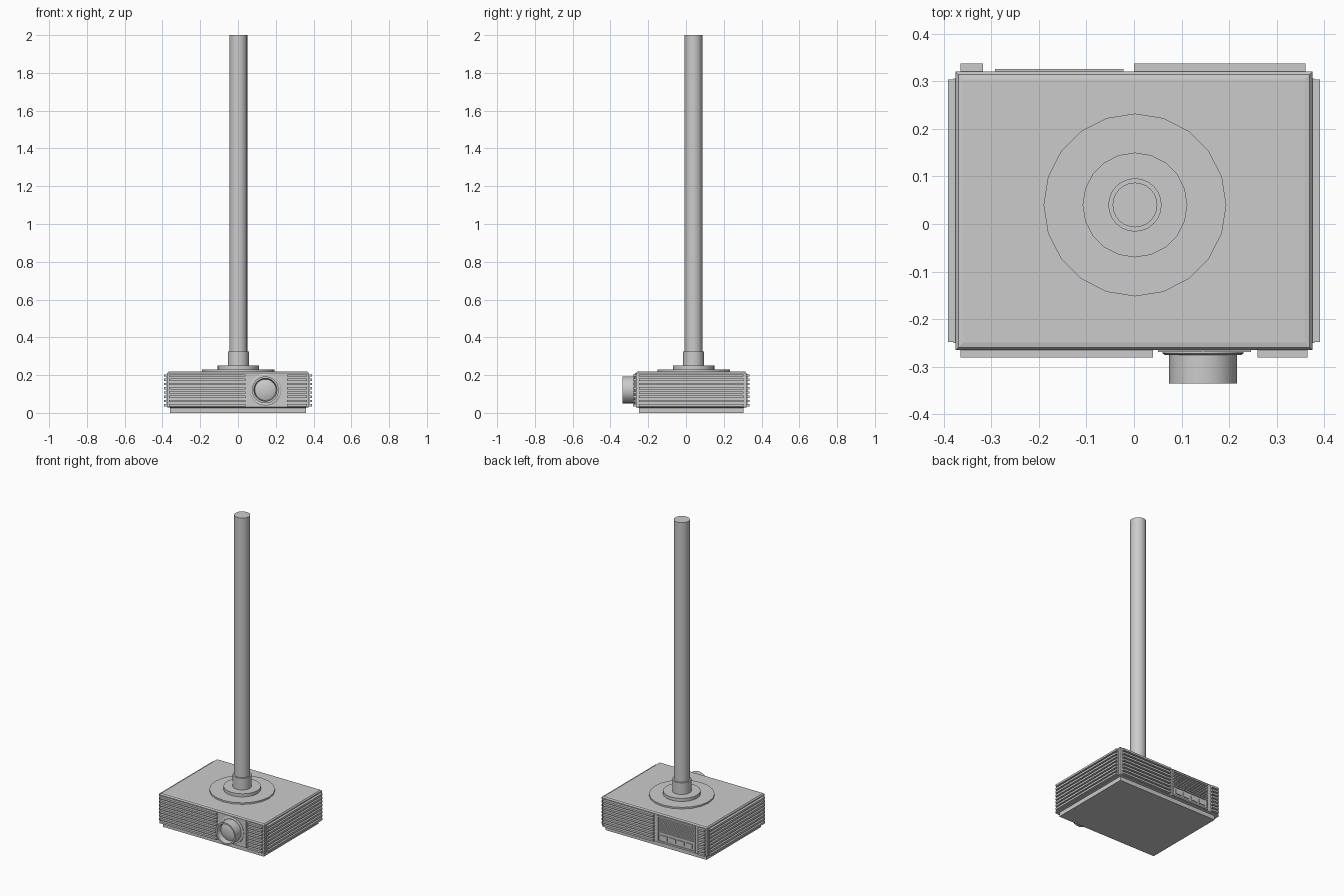
import bpy, bmesh, math
from mathutils import Matrix, Vector

if "Cube" in bpy.data.objects:
    bpy.data.objects.remove(bpy.data.objects["Cube"])


def make_object(name, bm, smooth=False):
    bmesh.ops.recalc_face_normals(bm, faces=bm.faces[:])
    mesh = bpy.data.meshes.new(name)
    bm.to_mesh(mesh)
    bm.free()
    ob = bpy.data.objects.new(name, mesh)
    bpy.context.collection.objects.link(ob)
    if smooth:
        bpy.ops.object.select_all(action='DESELECT')
        ob.select_set(True)
        bpy.context.view_layer.objects.active = ob
        bpy.ops.object.shade_smooth_by_angle(angle=math.radians(30))
    return ob


def boxes(name, bounds):
    """One object from boxes given as (x0, x1, y0, y1, z0, z1)."""
    bm = bmesh.new()
    for x0, x1, y0, y1, z0, z1 in bounds:
        m = Matrix.Translation(((x0 + x1) / 2, (y0 + y1) / 2, (z0 + z1) / 2))
        m = m @ Matrix.Diagonal((x1 - x0, y1 - y0, z1 - z0, 1))
        bmesh.ops.create_cube(bm, size=1, matrix=m)
    return make_object(name, bm)


def loft(bm, rings):
    """Skin a list of equal-length closed rings and cap both ends."""
    rows = [[bm.verts.new(p) for p in ring] for ring in rings]
    for a, b in zip(rows, rows[1:]):
        for i in range(len(a)):
            j = (i + 1) % len(a)
            bm.faces.new((a[i], a[j], b[j], b[i]))
    bm.faces.new(rows[0])
    bm.faces.new(rows[-1])


def turned(name, profile, origin, sides, forward=False):
    """Round part from (radius, height); forward turns its axis to -y."""
    bm = bmesh.new()
    rings = []
    for r, h in profile:
        ring = []
        for i in range(sides):
            a = 2 * math.pi * i / sides
            c, s = r * math.cos(a), r * math.sin(a)
            ring.append(Vector(origin) + Vector((c, -h, s) if forward else (c, s, h)))
        rings.append(ring)
    loft(bm, rings)
    return make_object(name, bm, smooth=True)


# Casing: inset base, straight walls, chamfered lid edge
CY, HX, HY = 0.0275, 0.375, 0.2925
rings = []
for inset, z in ((0.015, 0), (0.015, 0.027), (0, 0.03), (0, 0.21),
                 (0.006, 0.218), (0.016, 0.22)):
    x, y = HX - inset, HY - inset
    rings.append([(-x, CY - y, z), (x, CY - y, z), (x, CY + y, z), (-x, CY + y, z)])
bm = bmesh.new()
loft(bm, rings)
make_object("casing", bm)

# Horizontal cooling fins around the four sides
fin_z = [0.034 + 0.0225 * i for i in range(8)]
FIN = 0.0125


def fins(name, x0, x1, y0, y1):
    return boxes(name, [(x0, x1, y0, y1, z, z + FIN) for z in fin_z])


fins("front_fins_left", -0.365, 0.04, -0.281, -0.26)
fins("front_fins_right", 0.26, 0.365, -0.281, -0.26)
fins("back_fins_long", 0.0, 0.36, 0.315, 0.337)
fins("back_fins_short", -0.365, -0.317, 0.315, 0.337)
for side, label in ((-1, "left"), (1, "right")):
    a, b = sorted((side * 0.37, side * 0.391))
    fins(label + "_fins", a, b, -0.248, 0.304)
    a, b = sorted((side * 0.37, side * 0.379))
    boxes(label + "_fin_backing", [(a, b, -0.25, 0.306, 0.034, 0.204)])

# Lens surround and hollow lens barrel
boxes("lens_panel", [(0.05, 0.246, -0.269, -0.26, 0.034, 0.21)])
LENS = (0.145, 0, 0.122)
turned("lens_collar", [(0.085, 0.26), (0.085, 0.272), (0.08, 0.275)], LENS, 32, True)
turned("lens_barrel", [(0.071, 0.26), (0.071, 0.335), (0.061, 0.335), (0.056, 0.30)],
       LENS, 32, True)
turned("lens_glass", [(0.056, 0.298), (0.056, 0.301), (0.04, 0.307), (0.02, 0.311)],
       LENS, 32, True)

# Rear connector panel: frame, fine grille and row of sockets
X0, X1, Y0, Y1 = -0.292, -0.022, 0.315, 0.326
boxes("connector_frame", [
    (X0, X1, Y0, Y1, 0.196, 0.206), (X0, X1, Y0, Y1, 0.034, 0.044),
    (X0, X1, Y0, Y1, 0.096, 0.104), (X0, X0 + 0.008, Y0, Y1, 0.034, 0.206),
    (X1 - 0.008, X1, Y0, Y1, 0.034, 0.206)])
boxes("rear_grille", [(X0, X1, Y0, Y1 - 0.001, 0.109 + 0.011 * i, 0.115 + 0.011 * i)
                      for i in range(8)])
boxes("sockets", [(X0 + 0.02 + 0.06 * i, X0 + 0.065 + 0.06 * i, Y0, Y1 - 0.001,
                   0.055, 0.083) for i in range(4)])

# Ceiling mount: wide disc, flange, collar and pole
MOUNT = (0.002, 0.04, 0)
turned("mount_disc", [(0.192, 0.21), (0.192, 0.23)], MOUNT, 20)
turned("mount_flange", [(0.11, 0.225), (0.11, 0.25)], MOUNT, 20)
turned("pole_collar", [(0.056, 0.245), (0.056, 0.325)], MOUNT, 24)
turned("pole", [(0.047, 0.30), (0.047, 2.0)], MOUNT, 24)
